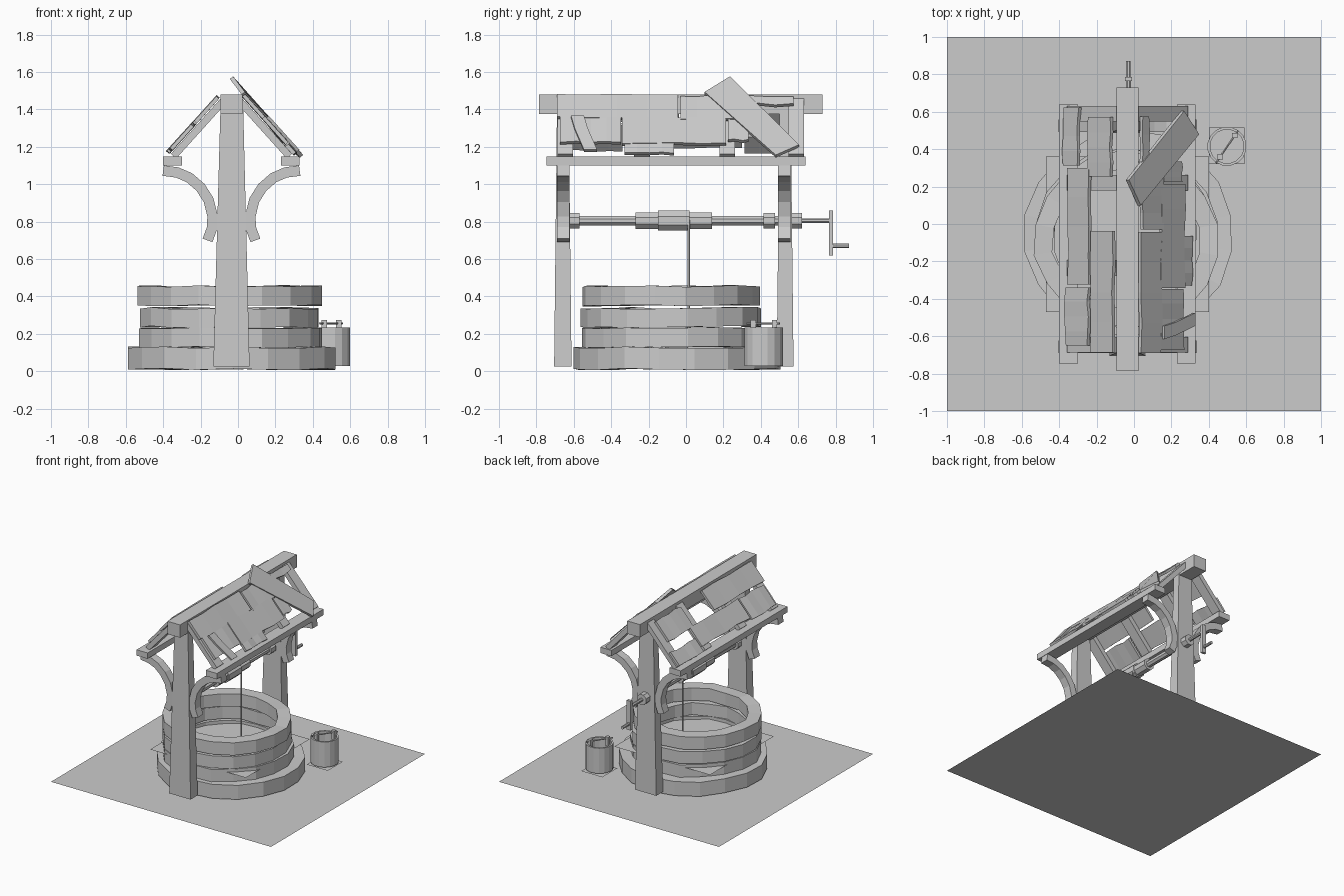
import bpy, bmesh, math, random
from mathutils import Vector

if "Cube" in bpy.data.objects:
    bpy.data.objects.remove(bpy.data.objects["Cube"])

random.seed(4)
CX = -0.035          # centre line of the frame
TAU = math.tau


def loft(name, sections, closed=False):
    """Skin a chain of equal-sized cross-sections; cap the ends unless closed."""
    bm = bmesh.new()
    rows = [[bm.verts.new(p) for p in s] for s in sections]
    n, m = len(rows), len(rows[0])
    for i in range(n if closed else n - 1):
        a, b = rows[i], rows[(i + 1) % n]
        for j in range(m):
            k = (j + 1) % m
            bm.faces.new((a[j], a[k], b[k], b[j]))
    if not closed:
        bm.faces.new(rows[0])
        bm.faces.new(rows[-1])
    bmesh.ops.recalc_face_normals(bm, faces=bm.faces)
    me = bpy.data.meshes.new(name)
    bm.to_mesh(me)
    bm.free()
    ob = bpy.data.objects.new(name, me)
    bpy.context.collection.objects.link(ob)
    return ob


def rect(x0, x1, y0, y1, z):
    return [(x0, y0, z), (x1, y0, z), (x1, y1, z), (x0, y1, z)]


def box(name, x0, x1, y0, y1, z0, z1):
    return loft(name, [rect(x0, x1, y0, y1, z0), rect(x0, x1, y0, y1, z1)])


def rod(name, p, q, r, n=8):
    p, q = Vector(p), Vector(q)
    rot = (q - p).to_track_quat('Z', 'Y')
    circ = [rot @ Vector((r * math.cos(TAU * (i + .5) / n), r * math.sin(TAU * (i + .5) / n), 0))
            for i in range(n)]
    return loft(name, [[c + p for c in circ], [c + q for c in circ]])


def sheet(name, x0, x1, y0, y1, z):
    me = bpy.data.meshes.new(name)
    me.from_pydata(rect(x0, x1, y0, y1, z), [], [(0, 1, 2, 3)])
    ob = bpy.data.objects.new(name, me)
    bpy.context.collection.objects.link(ob)


def ring(name, cx, cy, rx, ry, wall, z0, z1, n=18, jit=0.0):
    secs = []
    for i in range(n):
        a = TAU * (i + .5) / n
        c, s = math.cos(a), math.sin(a)
        j, k = random.uniform(-jit, jit), random.uniform(-jit, jit) * .6
        secs.append([(cx + (rx - w + j) * c, cy + (ry - w + j) * s, z + k)
                     for w, z in ((0, z0), (0, z1), (wall, z1), (wall, z0))])
    return loft(name, secs, closed=True)


# ground and water
sheet("ground", -1, 1, -1, 1, 0)
sheet("well_water", -0.47, 0.40, -0.47, 0.36, 0.205)

# stone courses of the well wall
courses = [(-.030, -.050, .560, .550, .14, .012, .128),
           (-.040, -.075, .488, .485, .10, .130, .232),
           (-.045, -.075, .488, .485, .10, .238, .338),
           (-.043, -.085, .495, .475, .10, .352, .455)]
for i, c in enumerate(courses):
    ring(f"stone_course_{i + 1}", *c, jit=.009)

# tapered posts
for nm, y0, y1 in (("front_post", -.705, -.612), ("back_post", .485, .575)):
    loft(nm, [rect(-.132, .062, y0, y1, .025),
              rect(-.094, .028, y0 + .015, y1 - .015, 1.40)])

# ridge and eave beams
box("ridge_beam", CX - .058, CX + .058, -.785, .73, 1.375, 1.48)
for s in (-1, 1):
    a, b = sorted((CX + s * .265, CX + s * .365))
    box("eave_beam", a, b, -.745, .64, 1.10, 1.148)

# curved braces from posts to eaves
path = [(.365, 1.073), (.29, 1.063), (.225, 1.035), (.165, .983),
        (.122, .915), (.101, .83), (.104, .765), (.128, .70)]
for s in (-1, 1):
    for y0, y1 in ((-.69, -.622), (.492, .558)):
        secs = []
        for i, p in enumerate(path):
            t = (Vector(path[min(i + 1, 7)]) - Vector(path[max(i - 1, 0)])).normalized()
            nx, nz = -t.y * .028, t.x * .028
            secs.append([(CX + s * (p[0] + e * nx), y, p[1] + e * nz)
                         for e, y in ((-1, y0), (-1, y1), (1, y1), (1, y0))])
        loft("brace", secs)

# roof slope frame: d runs down the slope, h is height above the rafters
ANG = math.radians(48)


def on_roof(side, d, y, h):
    return (CX + side * (.066 + d * math.cos(ANG) + h * math.sin(ANG)), y,
            1.422 - d * math.sin(ANG) + h * math.cos(ANG))


for s in (-1, 1):
    for y in (-.645, -.235, .22, .59):
        loft("rafter", [[on_roof(s, d, y + a, h)
                         for a, h in ((-.042, -.02), (.042, -.02), (.042, .018), (-.042, .018))]
                        for d in (-.04, .365)])


def plank(side, d0, d1, y0, y1, lift=0.0, skew=0.0, n=5):
    """Warped roof board; skew slides the second end down the slope."""
    secs = []
    for i in range(n):
        t = i / (n - 1)
        y = y0 + (y1 - y0) * t
        j, k, w = (random.uniform(-.007, .007) for _ in range(3))
        h = .022 + lift + abs(w) * .8
        e = skew * t
        secs.append([on_roof(side, d, y + (j if i in (0, n - 1) else 0), g)
                     for d, g in ((d0 + e + j, h), (d1 + e + k, h),
                                  (d1 + e + k, h + .02), (d0 + e + j, h + .02))])
    loft("roof_plank", secs)


# right slope
plank(1, -.04, .125, -.69, -.045)
plank(1, -.03, .135, -.035, .34)
plank(1, -.03, .03, .20, .57)
plank(1, .12, .30, -.67, -.345)
plank(1, .125, .31, -.335, .22)
plank(1, .14, .29, .225, .33)
plank(1, .29, .375, -.33, -.06, -.004)
# left slope
plank(-1, -.03, .145, -.69, -.04)
plank(-1, -.01, .175, .25, .57)
plank(-1, .17, .35, -.655, -.335)
plank(-1, .16, .33, -.325, .30)
plank(-1, .25, .37, .31, .63)

# slipped boards lying askew on the right slope
loft("slipped_plank_small", [[on_roof(1, d + a, y + b, h) for a, b, h in
                              ((0, -.035, .045), (0, .035, .045), (0, .035, .062), (0, -.035, .062))]
                             for d, y in ((.13, -.58), (.22, -.56), (.375, -.51))])
quad = [Vector(p) for p in ((-.035, .235, 1.57), (.26, .605, 1.205),
                            (.34, .48, 1.15), (.028, .10, 1.487))]
nrm = (quad[1] - quad[0]).cross(quad[3] - quad[0]).normalized() * .011
loft("slipped_plank_large", [[p - nrm for p in quad], [p + nrm for p in quad]])

# windlass: axle, collars, rope drum
WX, WZ = -.03, .805
for nm, y0, y1, r in (("axle", -.62, .62, .027), ("collar", -.62, -.57, .045),
                      ("collar", .415, .475, .045), ("collar", .56, .62, .045),
                      ("drum_end", -.27, -.15, .048), ("rope_coil", -.15, .02, .058),
                      ("drum_end", .02, .14, .048), ("crank_shaft", .62, .78, .014)):
    rod(nm, (WX, y0, WZ), (WX, y1, WZ), r)
box("crank_arm", WX - .018, WX + .018, .765, .787, .62, .86)
rod("crank_grip", (WX, .78, .67), (WX, .872, .67), .013)
rod("rope", (.018, .015, .81), (.018, .015, .22), .006, 6)

# bucket with cross bar
BX, BY = .497, .415
ring("bucket", BX, BY, .105, .105, .014, .027, .235, n=16)
rod("bucket_floor", (BX, BY, .027), (BX, BY, .045), .095, 16)
sheet("bucket_base", .40, .592, .32, .515, .012)
rod("bucket_bar", (.437, .325, .256), (.557, .50, .256), .006, 6)
for t in (.2, .85):
    x, y = .437 + .12 * t, .325 + .175 * t
    box("bucket_lug", x - .014, x + .014, y - .014, y + .014, .20, .273)
